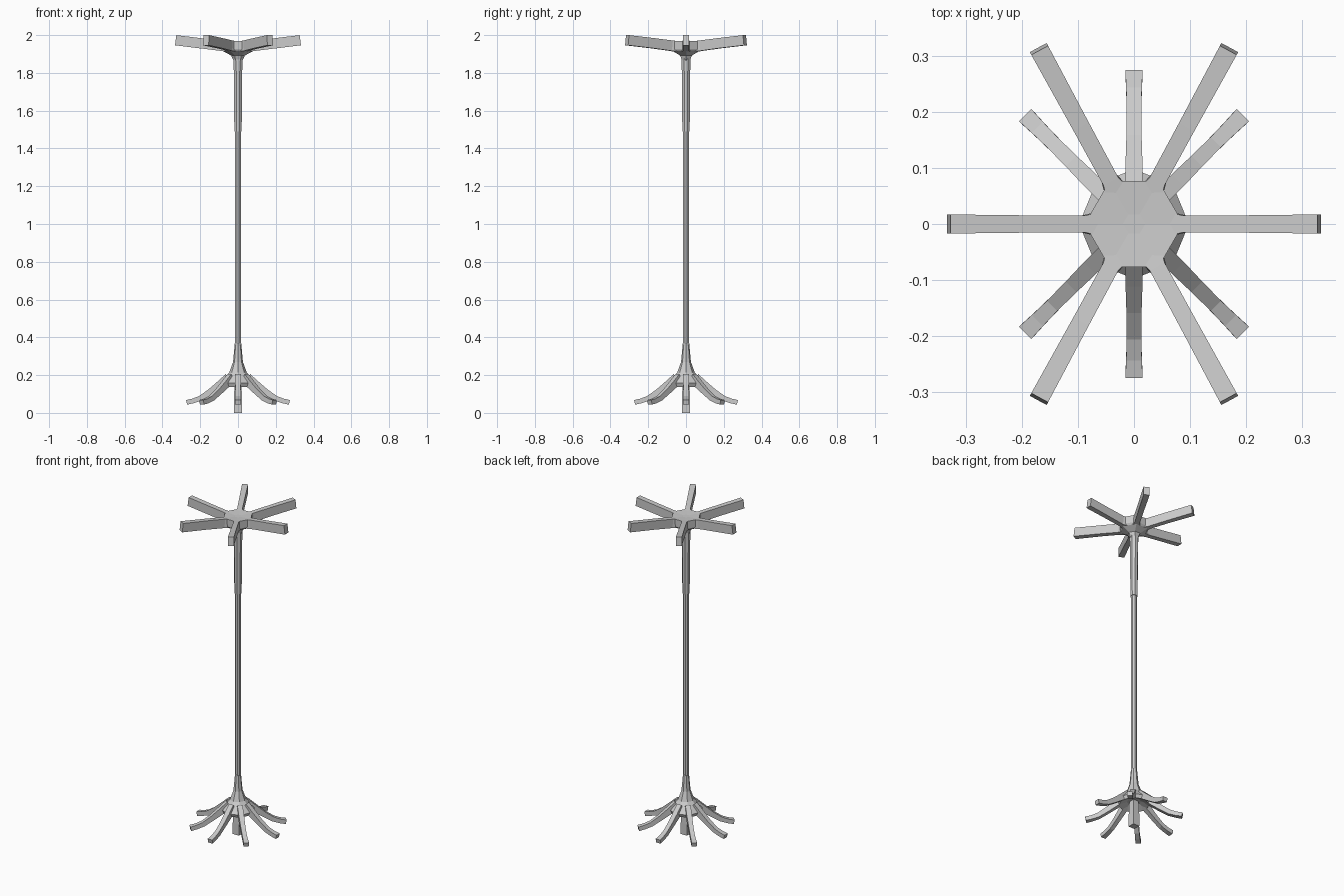
import bpy, bmesh
from math import sin, cos, pi, radians, hypot

if "Cube" in bpy.data.objects:
    bpy.data.objects.remove(bpy.data.objects["Cube"])


def mesh_from_rings(name, rings):
    """Skin a stack of equal-sized point rings and cap both ends."""
    bm = bmesh.new()
    loops = [[bm.verts.new(p) for p in ring] for ring in rings]
    n = len(loops[0])
    for a, b in zip(loops, loops[1:]):
        for i in range(n):
            j = (i + 1) % n
            bm.faces.new((a[i], a[j], b[j], b[i]))
    bm.faces.new(loops[0][::-1])
    bm.faces.new(loops[-1])
    bmesh.ops.recalc_face_normals(bm, faces=bm.faces)
    me = bpy.data.meshes.new(name)
    bm.to_mesh(me)
    bm.free()
    ob = bpy.data.objects.new(name, me)
    bpy.context.collection.objects.link(ob)
    return ob


def lathe(name, profile, sides, turn=0.0):
    """Faceted turned part from (radius, z) pairs."""
    return mesh_from_rings(name, [
        [(r * cos(turn + 2 * pi * i / sides), r * sin(turn + 2 * pi * i / sides), z)
         for i in range(sides)] for r, z in profile])


def limb(name, path, angle):
    """Rectangular bar along (distance, z, width, height) stations, pointing outward."""
    rings = []
    for k, (r, z, w, h) in enumerate(path):
        p, q = path[max(k - 1, 0)], path[min(k + 1, len(path) - 1)]
        dr, dz = q[0] - p[0], q[1] - p[1]
        length = hypot(dr, dz)
        nr, nz = -dz / length * h / 2, dr / length * h / 2
        rings.append([(r + s * nr, t * w / 2, z + s * nz)
                      for s, t in ((1, 1), (1, -1), (-1, -1), (-1, 1))])
    ob = mesh_from_rings(name, rings)
    ob.rotation_euler.z = angle
    return ob


# Slim trunk, a little thicker towards the top
lathe("trunk", [(0.017, 0.14), (0.017, 1.49), (0.021, 1.49), (0.024, 1.80), (0.026, 1.89)],
      8, pi / 8)

# Root flare, hollowed underneath
lathe("root_flare", [(0.017, 0.37), (0.026, 0.27), (0.046, 0.215), (0.078, 0.18),
                     (0.098, 0.158), (0.088, 0.138), (0.04, 0.16)], 8)

# Central tap root reaching the ground
lathe("tap_root", [(0.03, 0.0), (0.03, 0.07), (0.025, 0.19)], 4, pi / 4)

# Eight spreading roots
ROOT = [(0.05, 0.185, 0.03, 0.05), (0.10, 0.148, 0.03, 0.038), (0.15, 0.110, 0.027, 0.03),
        (0.20, 0.077, 0.026, 0.027), (0.24, 0.063, 0.028, 0.025), (0.272, 0.056, 0.031, 0.025)]
for i in range(8):
    limb(f"root_{i + 1}", ROOT, i * pi / 4)

# Crown hub that the branches grow from
lathe("crown_hub", [(0.022, 1.86), (0.036, 1.892), (0.08, 1.915), (0.088, 1.925),
                    (0.088, 1.970), (0.02, 1.966)], 6)

# Six flat-sided branches; the diagonal ones are a little longer
for i, deg in enumerate((0, 61.5, 118.5, 180, 241.5, 298.5)):
    tip = 0.33 if deg in (0, 180) else 0.355
    path = [(0.04, 1.938, 0.055, 0.055), (0.09, 1.944, 0.03, 0.055),
            (0.20, 1.957, 0.031, 0.054), (tip, 1.973, 0.034, 0.054)]
    limb(f"branch_{i + 1}", path, radians(deg))
